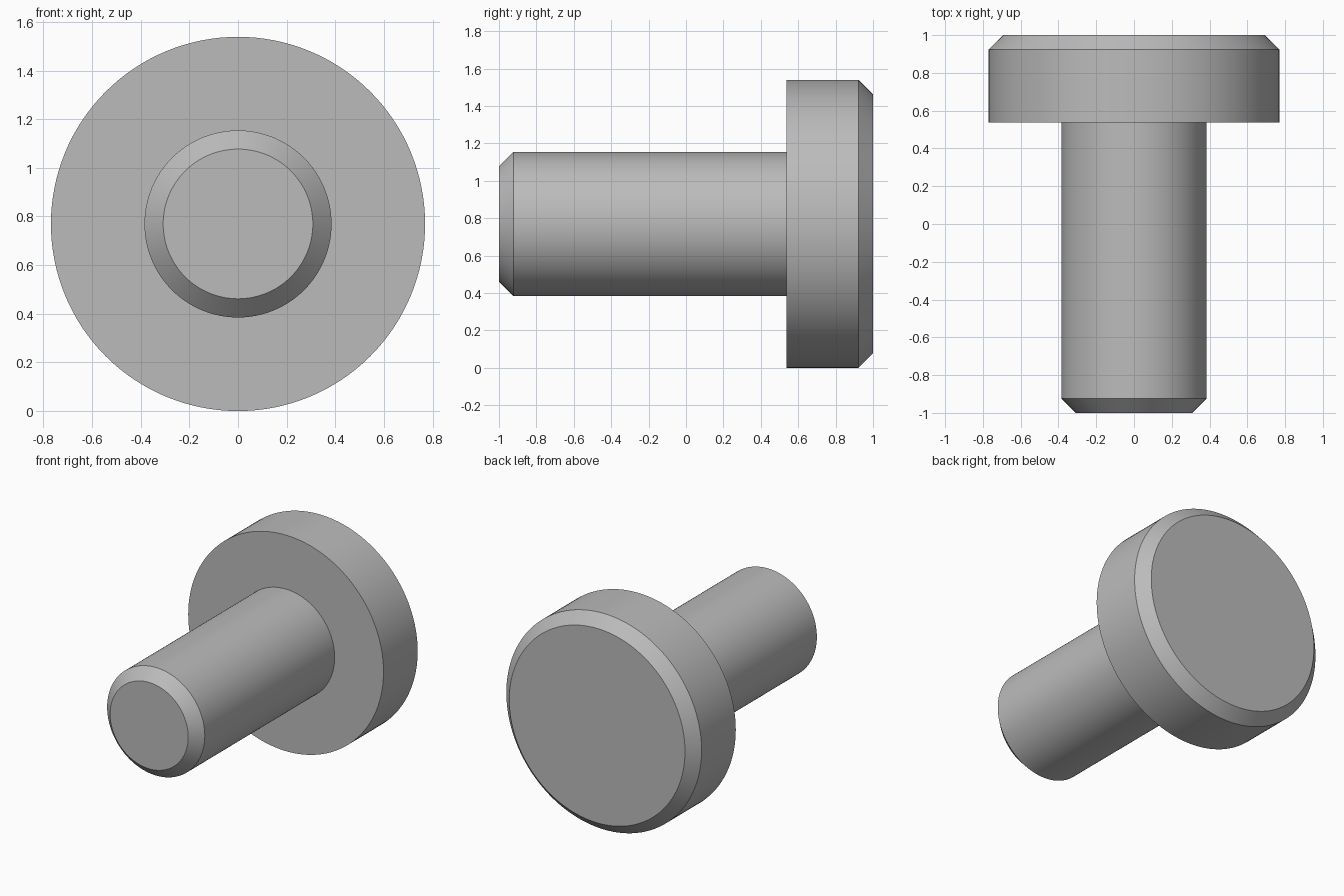
import bpy
import bmesh
from math import cos, sin, tau, radians

cube = bpy.data.objects.get("Cube")
if cube:
    bpy.data.objects.remove(cube, do_unlink=True)

SEGMENTS = 128
UNIT = 1 / 13          # the pin is 26 units long
HEAD_R, SHAFT_R, CHAMFER = 10 * UNIT, 5 * UNIT, UNIT
HEAD_FRONT = 1 - 6 * UNIT

steel = bpy.data.materials.new("grey steel")
steel.use_nodes = True
GREY = (0.5, 0.5, 0.5, 1)
steel.diffuse_color = GREY
steel.node_tree.nodes["Principled BSDF"].inputs["Base Color"].default_value = GREY


def turned_part(name, profile, cap_front=False, cap_back=False):
    """Revolve (radius, y) points, listed front to back, around the pin's axis."""
    bm = bmesh.new()
    angles = [tau * i / SEGMENTS for i in range(SEGMENTS)]
    rings = [[bm.verts.new((r * cos(a), y, HEAD_R + r * sin(a))) for a in angles]
             for r, y in profile]
    for near, far in zip(rings, rings[1:]):
        for i in range(SEGMENTS):
            j = (i + 1) % SEGMENTS
            bm.faces.new((near[i], far[i], far[j], near[j]))
    if cap_front:
        bm.faces.new(rings[0])
    if cap_back:
        bm.faces.new(rings[-1][::-1])
    mesh = bpy.data.meshes.new(name)
    bm.to_mesh(mesh)
    bm.free()
    mesh.materials.append(steel)
    obj = bpy.data.objects.new(name, mesh)
    bpy.context.collection.objects.link(obj)
    bpy.ops.object.select_all(action="DESELECT")
    obj.select_set(True)
    bpy.context.view_layer.objects.active = obj
    bpy.ops.object.shade_smooth_by_angle(angle=radians(30))
    return obj


# Shaft with a chamfered tip, open where it meets the head
turned_part("shaft", [(SHAFT_R - CHAMFER, -1), (SHAFT_R, -1 + CHAMFER),
                      (SHAFT_R, HEAD_FRONT)], cap_front=True)

# Head: flat shoulder, straight rim, chamfered back edge
turned_part("head", [(SHAFT_R, HEAD_FRONT), (HEAD_R, HEAD_FRONT),
                     (HEAD_R, 1 - CHAMFER), (HEAD_R - CHAMFER, 1)], cap_back=True)
